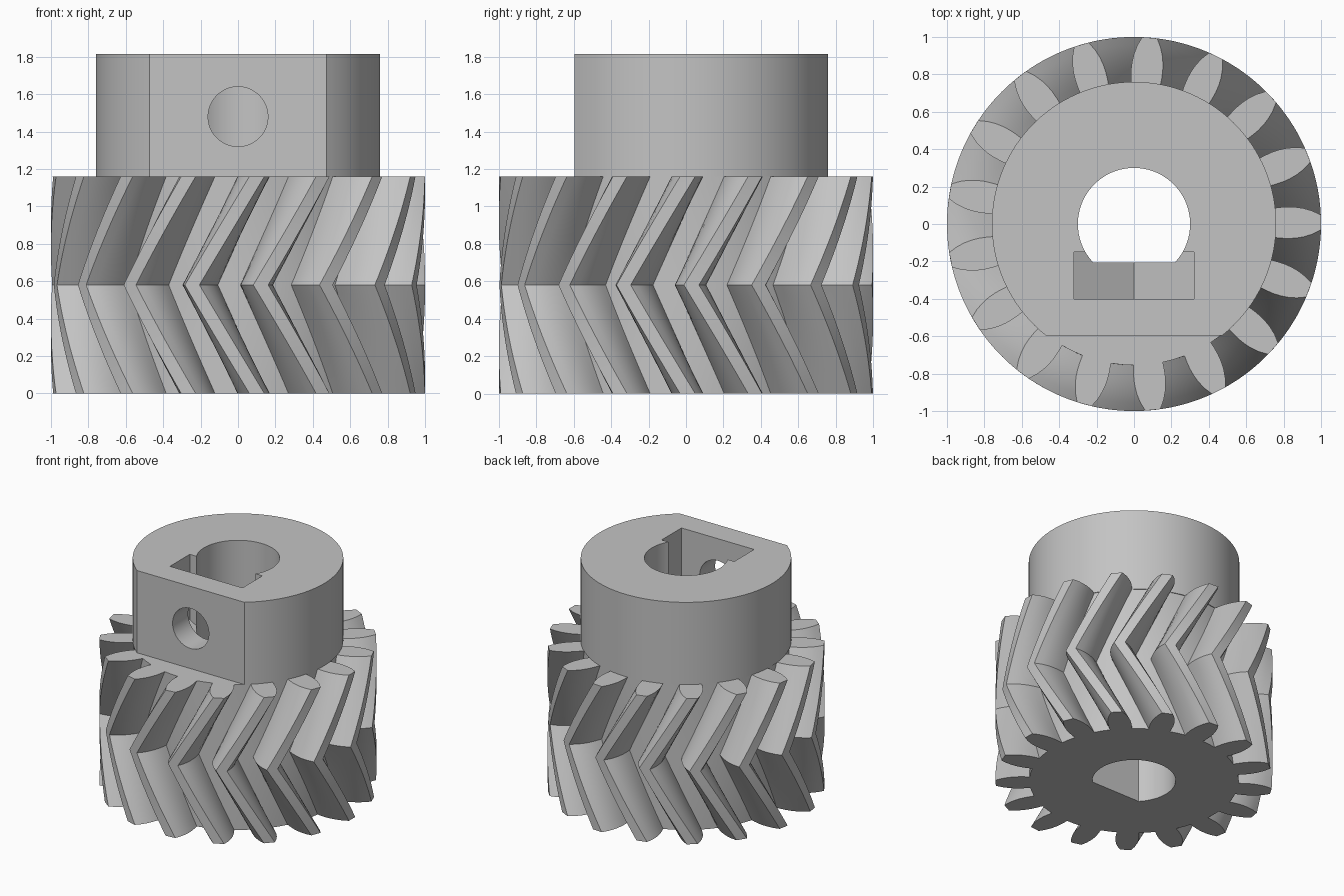
import bpy
import bmesh
from math import sin, cos, pi, radians, sqrt, asin

if "Cube" in bpy.data.objects:
    bpy.data.objects.remove(bpy.data.objects["Cube"], do_unlink=True)

TEETH = 17
GEAR_H = 1.16
TOP = 1.815
TWIST = radians(-20)      # rotation of the middle of the gear against its ends
PHASE = radians(0.5)
LAYERS = 10               # slices in each half of the herringbone

grey = bpy.data.materials.new("plain grey")
grey.use_nodes = True
colour = (0.55, 0.55, 0.55, 1)
grey.diffuse_color = colour
grey.node_tree.nodes["Principled BSDF"].inputs["Base Color"].default_value = colour


def loft(name, rings):
    """Closed solid through a stack of matching rings, capped at both ends."""
    bm = bmesh.new()
    loops = [[bm.verts.new(p) for p in ring] for ring in rings]
    n = len(loops[0])
    for a, b in zip(loops, loops[1:]):
        for i in range(n):
            j = (i + 1) % n
            bm.faces.new((a[i], a[j], b[j], b[i]))
    bm.faces.new(loops[0][::-1])
    bm.faces.new(loops[-1])
    bmesh.ops.recalc_face_normals(bm, faces=bm.faces[:])
    mesh = bpy.data.meshes.new(name)
    bm.to_mesh(mesh)
    bm.free()
    mesh.materials.append(grey)
    obj = bpy.data.objects.new(name, mesh)
    bpy.context.collection.objects.link(obj)
    return obj


def flat_circle(radius, flat, steps=96):
    """Circle outline with a flat on its front side at y = -flat."""
    start = -asin(flat / radius)
    sweep = pi - 2 * start
    return [(radius * cos(start + sweep * i / steps),
             radius * sin(start + sweep * i / steps)) for i in range(steps + 1)]


def upright(name, outline, z0, z1):
    return loft(name, [[(x, y, z) for x, y in outline] for z in (z0, z1)])


def lengthwise(name, outline, y0, y1):
    return loft(name, [[(x, y, z) for x, z in outline] for y in (y0, y1)])


# Tooth outline: radius and half angle in degrees, from root to tip
flank = [(0.755, 6.0), (0.79, 6.0), (0.83, 5.85), (0.87, 5.45),
         (0.91, 4.8), (0.955, 3.75), (1.0, 2.3)]
outline = []
for t in range(TEETH):
    centre = PHASE + 2 * pi * t / TEETH
    outline += [(r, centre - radians(a)) for r, a in flank]
    outline += [(r, centre + radians(a)) for r, a in reversed(flank)]
    outline.append((flank[0][0], centre + pi / TEETH))

# Herringbone gear: twist one way to the middle, then back
rings = []
for k in range(2 * LAYERS + 1):
    turn = TWIST * (1 - abs(k - LAYERS) / LAYERS)
    z = GEAR_H * k / (2 * LAYERS)
    rings.append([(r * cos(a + turn), r * sin(a + turn), z) for r, a in outline])
gear = loft("herringbone_gear", rings)

# Hub with a flat on the front
hub = upright("hub", flat_circle(0.76, 0.595), GEAR_H, TOP)

# Cutters: shaft bore with a flat, nut slot with a pointed floor, screw hole
HOLE_Z = 1.48
SLOT = 0.32
bore = upright("bore_cutter", flat_circle(0.3, 0.207), -0.2, TOP + 0.2)
slot = lengthwise("nut_slot_cutter",
                  [(-SLOT, TOP + 0.1), (-SLOT, HOLE_Z - SLOT / sqrt(3)),
                   (0, HOLE_Z - 2 * SLOT / sqrt(3)),
                   (SLOT, HOLE_Z - SLOT / sqrt(3)), (SLOT, TOP + 0.1)],
                  -0.4, -0.15)
hole = lengthwise("screw_hole_cutter",
                  [(0.16 * cos(2 * pi * i / 48), HOLE_Z + 0.16 * sin(2 * pi * i / 48))
                   for i in range(48)], -0.9, -0.1)


def cut(obj, cutters):
    bpy.ops.object.select_all(action="DESELECT")
    obj.select_set(True)
    bpy.context.view_layer.objects.active = obj
    for cutter in cutters:
        mod = obj.modifiers.new(cutter.name, "BOOLEAN")
        mod.operation = "DIFFERENCE"
        mod.solver = "EXACT"
        mod.object = cutter
        bpy.ops.object.modifier_apply(modifier=mod.name)
    bpy.ops.object.shade_smooth_by_angle(angle=radians(25))


cut(gear, [bore, slot])
cut(hub, [bore, slot, hole])
for cutter in (bore, slot, hole):
    bpy.data.objects.remove(cutter, do_unlink=True)
